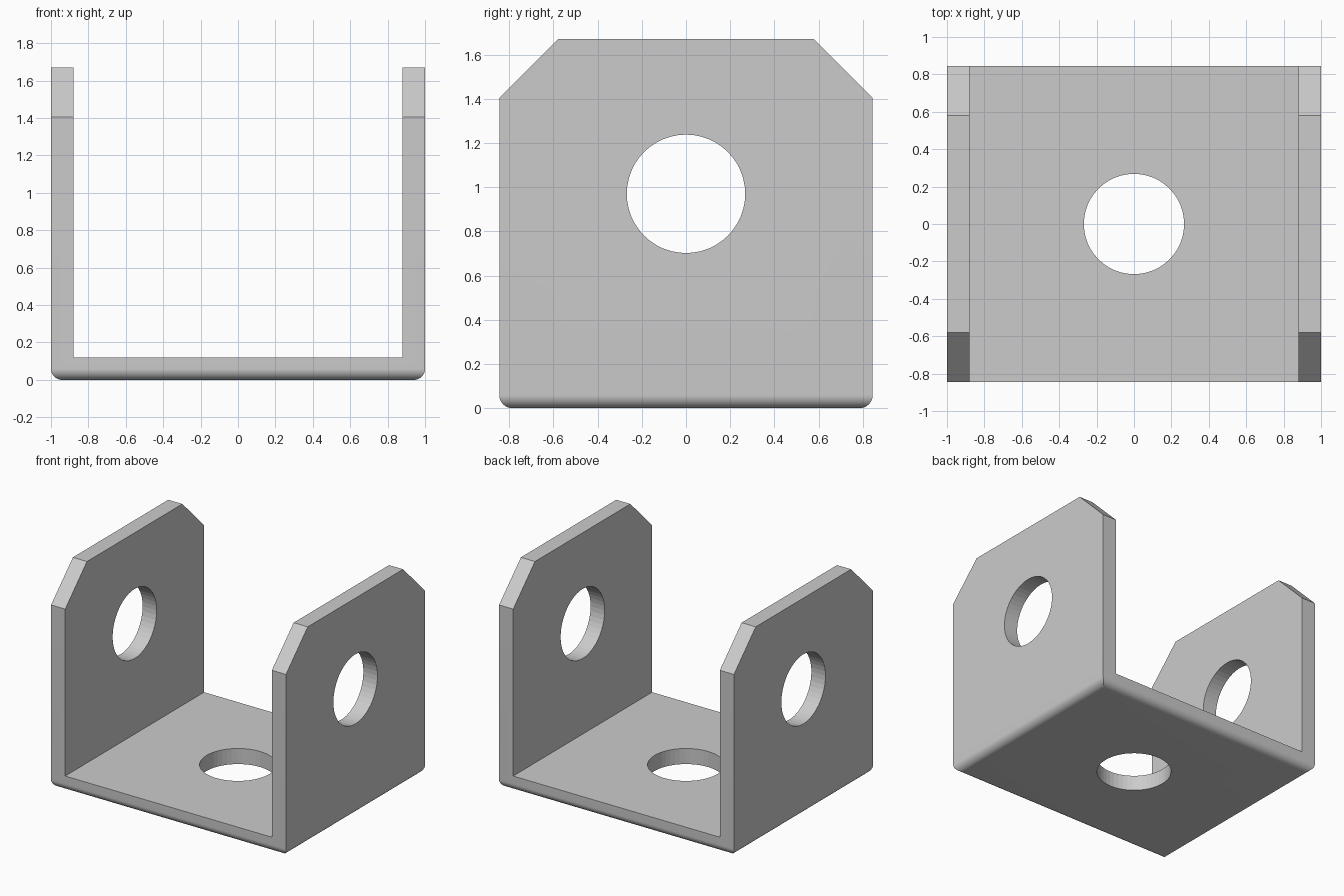
import bpy, bmesh
from math import pi, radians

if "Cube" in bpy.data.objects:
    bpy.data.objects.remove(bpy.data.objects["Cube"])

W, D, H, T = 1.0, 0.845, 1.67, 0.12   # half width, half depth, height, plate thickness
CHAMFER, BEND, HOLE_R, HOLE_Z = 0.265, 0.06, 0.268, 0.97

# U-shaped profile, pulled along y
half = [(W, 0), (W, H), (W - T, H), (W - T, T)]
profile = half + [(-x, z) for x, z in reversed(half)]
bm = bmesh.new()
face = bm.faces.new([bm.verts.new((x, -D, z)) for x, z in profile])
ext = bmesh.ops.extrude_face_region(bm, geom=[face])
moved = [v for v in ext["geom"] if isinstance(v, bmesh.types.BMVert)]
bmesh.ops.translate(bm, verts=moved, vec=(0, 2 * D, 0))
bmesh.ops.recalc_face_normals(bm, faces=bm.faces[:])


def edges_where(test):
    return [e for e in bm.edges if all(test(v.co) for v in e.verts)]


# Chamfered upper corners of both ears
tops = edges_where(lambda c: c.z > H - 1e-4)
tops = [e for e in tops if abs(e.verts[0].co.y - e.verts[1].co.y) < 1e-4]
bmesh.ops.bevel(bm, geom=tops, offset=CHAMFER, offset_type='OFFSET',
                segments=1, affect='EDGES')

# Rounded outer bends along the bottom
bends = edges_where(lambda c: c.z < 1e-4 and abs(c.x) > W - 1e-4)
bmesh.ops.bevel(bm, geom=bends, offset=BEND, offset_type='OFFSET',
                segments=16, profile=0.5, affect='EDGES')

mesh = bpy.data.meshes.new("u_bracket")
bm.to_mesh(mesh)
bm.free()
bracket = bpy.data.objects.new("u_bracket", mesh)
bpy.context.collection.objects.link(bracket)


def drill(location, rotation, depth):
    bpy.ops.mesh.primitive_cylinder_add(vertices=48, radius=HOLE_R, depth=depth,
                                        location=location, rotation=rotation)
    cutter = bpy.context.object
    cutter.name = "hole_cutter"
    cutter.hide_render = True
    bpy.context.view_layer.objects.active = bracket
    mod = bracket.modifiers.new("hole", 'BOOLEAN')
    mod.operation, mod.solver, mod.object = 'DIFFERENCE', 'EXACT', cutter
    bpy.ops.object.modifier_apply(modifier=mod.name)
    bpy.data.objects.remove(cutter)


# Holes through both ears and through the base
drill((0, 0, HOLE_Z), (0, pi / 2, 0), 3)
drill((0, 0, T / 2), (0, 0, 0), 0.4)

# Smooth only the finely stepped bends; chamfers and hole walls stay flat
bpy.ops.object.select_all(action='DESELECT')
bracket.select_set(True)
bpy.context.view_layer.objects.active = bracket
bpy.ops.object.shade_smooth_by_angle(angle=radians(6.5))
